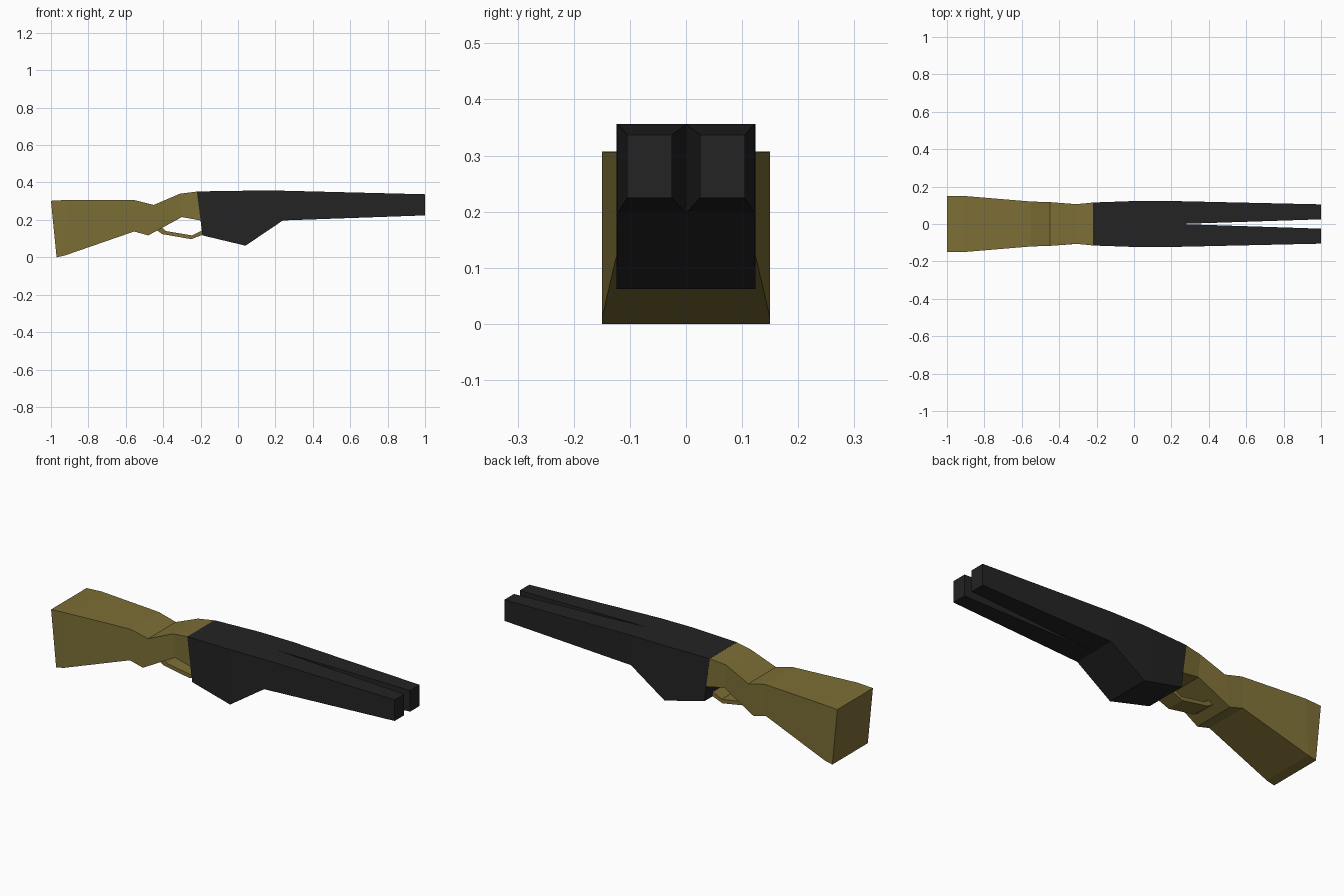
import bpy, bmesh

if "Cube" in bpy.data.objects:
    bpy.data.objects.remove(bpy.data.objects["Cube"])


def material(name, rgb):
    m = bpy.data.materials.new(name)
    m.diffuse_color = (*rgb, 1)
    m.use_nodes = True
    m.node_tree.nodes["Principled BSDF"].inputs["Base Color"].default_value = m.diffuse_color
    return m


wood = material("olive wood", (0.205, 0.158, 0.037))
steel = material("black steel", (0.017, 0.017, 0.017))


def loft(name, sections, mat, closed=False):
    """Skin four-sided sections: (x_top, z_top, x_bottom, z_bottom, y_min, y_max)."""
    bm = bmesh.new()
    rings = [[bm.verts.new(p) for p in ((xb, y0, zb), (xb, y1, zb), (xt, y1, zt), (xt, y0, zt))]
             for xt, zt, xb, zb, y0, y1 in sections]
    pairs = list(zip(rings, rings[1:]))
    if closed:
        pairs.append((rings[-1], rings[0]))
    for a, b in pairs:
        for i in range(4):
            j = (i + 1) % 4
            bm.faces.new((a[i], a[j], b[j], b[i]))
    if not closed:
        bm.faces.new(rings[0])
        bm.faces.new(rings[-1])
    bmesh.ops.recalc_face_normals(bm, faces=bm.faces[:])
    me = bpy.data.meshes.new(name)
    bm.to_mesh(me)
    bm.free()
    me.materials.append(mat)
    ob = bpy.data.objects.new(name, me)
    bpy.context.collection.objects.link(ob)
    return ob


def sym(xt, zt, xb, zb, w):
    return (xt, zt, xb, zb, -w, w)


# Shoulder stock and grip
loft("stock", [
    sym(-1.00, 0.302, -0.97, 0.000, 0.15),
    sym(-0.91, 0.307, -0.925, 0.010, 0.15),
    sym(-0.55, 0.305, -0.555, 0.138, 0.12),
    sym(-0.45, 0.280, -0.48, 0.117, 0.117),
    sym(-0.31, 0.340, -0.30, 0.215, 0.106),
    sym(-0.215, 0.352, -0.20, 0.197, 0.115),
], wood)

# Trigger guard strip under the grip
loft("trigger_guard", [
    sym(-0.41, 0.160, -0.435, 0.145, 0.05),
    sym(-0.385, 0.140, -0.405, 0.124, 0.05),
    sym(-0.245, 0.117, -0.25, 0.097, 0.05),
    sym(-0.190, 0.145, -0.185, 0.122, 0.05),
], wood)

# Receiver with fore-end wedge
loft("receiver", [
    sym(-0.22, 0.352, -0.19, 0.117, 0.115),
    sym(0.04, 0.356, 0.04, 0.062, 0.124),
    sym(0.24, 0.356, 0.24, 0.197, 0.122),
], steel)

# Two tapered barrels spreading apart from the receiver
for side, name in ((1, "barrel_left"), (-1, "barrel_right")):
    loft(name, [
        (0.24, 0.356, 0.24, 0.197, 0.0, side * 0.122),
        (1.00, 0.337, 1.00, 0.224, side * 0.025, side * 0.105),
    ], steel)
